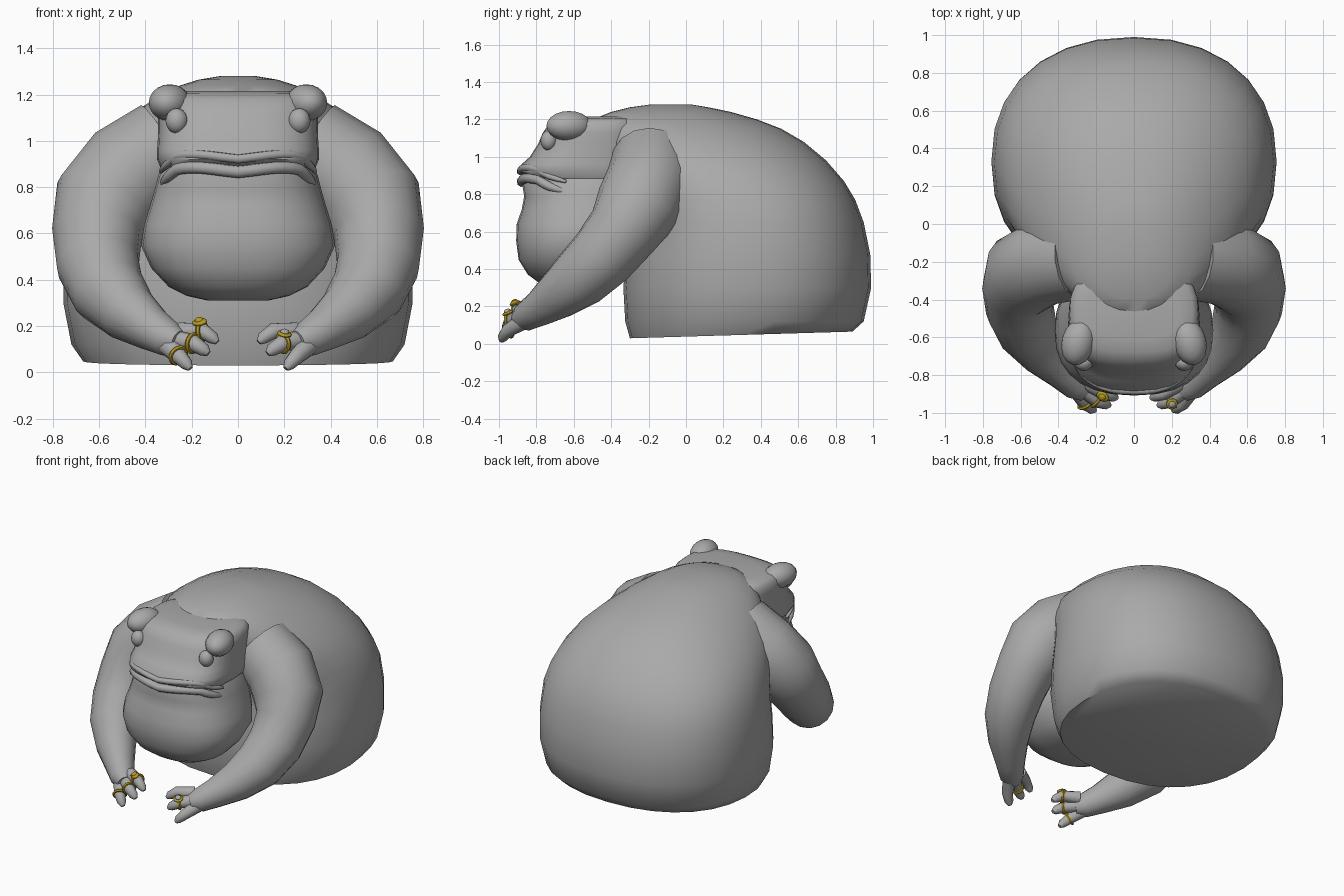
import bpy, bmesh, math
from mathutils import Vector, Quaternion

if "Cube" in bpy.data.objects:
    bpy.data.objects.remove(bpy.data.objects["Cube"])


def material(name, rgb):
    m = bpy.data.materials.new(name)
    m.diffuse_color = (*rgb, 1)
    m.use_nodes = True
    m.node_tree.nodes["Principled BSDF"].inputs["Base Color"].default_value = m.diffuse_color
    return m


SKIN = material("grey skin", (0.40, 0.40, 0.40))
GOLD = material("gold", (0.47, 0.32, 0.015))


def finish(ob, mat, angle=50):
    ob.data.materials.clear()
    ob.data.materials.append(mat)
    bpy.ops.object.select_all(action='DESELECT')
    ob.select_set(True)
    bpy.context.view_layer.objects.active = ob
    bpy.ops.object.shade_smooth_by_angle(angle=math.radians(angle))
    return ob


def skin_rings(name, rings, mat):
    """Bridge equal-sized rings of points and cap both ends."""
    bm = bmesh.new()
    rows = [[bm.verts.new(p) for p in r] for r in rings]
    n = len(rows[0])
    for a, b in zip(rows, rows[1:]):
        for i in range(n):
            j = (i + 1) % n
            bm.faces.new((a[i], a[j], b[j], b[i]))
    bm.faces.new(rows[0][::-1])
    bm.faces.new(rows[-1])
    bmesh.ops.recalc_face_normals(bm, faces=bm.faces[:])
    me = bpy.data.meshes.new(name)
    bm.to_mesh(me)
    bm.free()
    ob = bpy.data.objects.new(name, me)
    bpy.context.collection.objects.link(ob)
    return finish(ob, mat)


def oval_point(hx, yf, yb, n, t):
    """Point on a squarish oval; t = 0 is the front middle."""
    s, c = math.sin(t), -math.cos(t)
    x = hx * math.copysign(abs(s) ** (2 / n), s)
    y = (yf + yb) / 2 + (yb - yf) / 2 * math.copysign(abs(c) ** (2 / n), c)
    return x, y


def oval_loft(name, sections, n, segs, tilt=0):
    rings = []
    for k, (z, hx, yf, yb) in enumerate(sections):
        ring = []
        for i in range(segs):
            x, y = oval_point(hx, yf, yb, n, 2 * math.pi * i / segs)
            ring.append((x, y, z + (tilt * (y - yf) if k == 0 else 0)))
        rings.append(ring)
    return skin_rings(name, rings, SKIN)


def tube(name, path, segs, mat=SKIN):
    """Round limb through (x, y, z, radius) points."""
    pts = [Vector(p[:3]) for p in path]
    rings, q, prev = [], None, None
    for i, p in enumerate(pts):
        t = (pts[min(i + 1, len(pts) - 1)] - pts[max(i - 1, 0)]).normalized()
        q = t.to_track_quat('Z', 'Y') if q is None else prev.rotation_difference(t) @ q
        prev = t
        r = path[i][3]
        rings.append([p + q @ Vector((r * math.cos(a), r * math.sin(a), 0))
                      for a in (2 * math.pi * k / segs for k in range(segs))])
    return skin_rings(name, rings, mat)


def ball(name, loc, scale, mat=SKIN, segs=16, rot=(0, 0, 0)):
    bpy.ops.mesh.primitive_uv_sphere_add(segments=segs, ring_count=segs // 2 + 2,
                                         location=loc, rotation=rot)
    ob = bpy.context.object
    ob.name, ob.scale = name, scale
    return finish(ob, mat, 60)


# Heavy sitting body with a flat, slightly tilted base
oval_loft("body", [
    (0.03, 0.67, -0.30, 0.89), (0.12, 0.72, -0.325, 0.95), (0.30, 0.755, -0.335, 0.99),
    (0.48, 0.755, -0.32, 0.985), (0.65, 0.74, -0.30, 0.95), (0.77, 0.71, -0.33, 0.905),
    (0.87, 0.67, -0.38, 0.845), (0.98, 0.60, -0.44, 0.75), (1.08, 0.50, -0.48, 0.63),
    (1.15, 0.41, -0.51, 0.51), (1.20, 0.33, -0.50, 0.38), (1.24, 0.25, -0.40, 0.24),
    (1.265, 0.17, -0.30, 0.12), (1.28, 0.08, -0.19, 0.03)], 2.25, 28, 0.03)

# Hanging throat pouch
oval_loft("throat", [
    (0.31, 0.13, -0.74, -0.50), (0.33, 0.22, -0.79, -0.42), (0.37, 0.30, -0.845, -0.36),
    (0.45, 0.375, -0.895, -0.30), (0.55, 0.42, -0.908, -0.22), (0.64, 0.405, -0.905, -0.20),
    (0.72, 0.38, -0.878, -0.20), (0.79, 0.36, -0.865, -0.20), (0.85, 0.345, -0.875, -0.20),
    (0.89, 0.325, -0.86, -0.20)], 2.4, 28)

# Upper head with sloping snout
oval_loft("head", [
    (0.885, 0.335, -0.86, -0.22), (0.92, 0.35, -0.89, -0.22), (0.96, 0.35, -0.88, -0.22),
    (1.00, 0.347, -0.835, -0.22), (1.07, 0.345, -0.79, -0.22), (1.13, 0.345, -0.765, -0.22),
    (1.18, 0.34, -0.73, -0.22), (1.205, 0.31, -0.68, -0.24), (1.215, 0.24, -0.61, -0.28)],
    2.8, 28)


# Lips sweeping round the wide mouth, dropping at the corners
def lip(name, z, r, hx, yf):
    path = []
    for i in range(21):
        u = i / 10 - 1
        x, y = oval_point(hx, yf, -0.24, 2.5, u * 1.4)
        dz = 0.02 * math.sin(math.pi * min(abs(u) / 0.75, 1)) - 0.055 * max(0, abs(u) - 0.6) / 0.4
        path.append((x, y, z + dz, r * (1 - 0.6 * abs(u) ** 6)))
    tube(name, path, 8)


lip("upper_lip", 0.922, 0.020, 0.338, -0.885)
lip("lower_lip", 0.866, 0.027, 0.332, -0.878)

ARM = [(0.30, -0.18, 0.97, 0.22), (0.47, -0.20, 0.86, 0.23), (0.575, -0.26, 0.73, 0.228),
       (0.61, -0.34, 0.60, 0.195), (0.605, -0.45, 0.465, 0.18), (0.56, -0.57, 0.35, 0.162),
       (0.47, -0.69, 0.255, 0.128), (0.37, -0.79, 0.185, 0.095), (0.30, -0.86, 0.145, 0.078),
       (0.255, -0.895, 0.13, 0.05)]
FINGERS = {
    "outer": [(0.31, -0.87, 0.12, 0.045), (0.255, -0.955, 0.07, 0.036),
              (0.222, -0.98, 0.035, 0.028), (0.207, -0.988, 0.015, 0.013)],
    "middle": [(0.27, -0.87, 0.14, 0.045), (0.19, -0.94, 0.125, 0.036),
               (0.145, -0.955, 0.095, 0.028), (0.128, -0.96, 0.08, 0.013)],
    "inner": [(0.25, -0.84, 0.175, 0.042), (0.15, -0.90, 0.178, 0.035),
              (0.107, -0.915, 0.147, 0.027), (0.09, -0.92, 0.13, 0.013)]}


def finger_ring(name, side, finger, stone):
    a, b = (Vector(p[:3]) for p in FINGERS[finger][:2])
    for v in (a, b):
        v.x *= side
    q = (b - a).to_track_quat('Z', 'Y')
    centre = a.lerp(b, 0.95)
    bpy.ops.mesh.primitive_torus_add(major_radius=0.038, minor_radius=0.010, major_segments=16,
                                     minor_segments=6, location=centre, rotation=q.to_euler())
    bpy.context.object.name = name
    finish(bpy.context.object, GOLD)
    # Setting and stone on the upper side of the finger
    up = Vector((0, -0.5, 0.85))
    t = (b - a).normalized()
    up = (up - t * up.dot(t)).normalized()
    rot = up.to_track_quat('Z', 'Y').to_euler()
    if stone:
        big = stone is GOLD
        ball(name + "_setting", centre + up * 0.044, (0.036, 0.028, 0.014) if big
             else (0.032, 0.032, 0.010), GOLD, 10, rot)
        ball(name + "_stone", centre + up * 0.054, (0.02, 0.02, 0.012), stone, 8, rot)


for side, tag in ((-1, "right"), (1, "left")):
    # Arm with shoulder, and three clawed fingers
    tube(tag + "_arm", [(side * x, y, z, r) for x, y, z, r in ARM], 16)
    for fname, path in FINGERS.items():
        tube(f"{tag}_{fname}_finger", [(side * x, y, z, r) for x, y, z, r in path], 10)
    # Brow bump and eyeball
    ball(tag + "_brow", (side * 0.295, -0.625, 1.165), (0.088, 0.125, 0.08),
         rot=(0, 0, side * 0.25))
    ball(tag + "_eye", (side * 0.265, -0.733, 1.087), (0.048, 0.045, 0.054))

# Gold rings: three on one hand, one with a grey stone on the other
finger_ring("outer_ring", -1, "outer", None)
finger_ring("middle_ring", -1, "middle", None)
finger_ring("inner_ring", -1, "inner", GOLD)
finger_ring("stone_ring", 1, "middle", SKIN)
